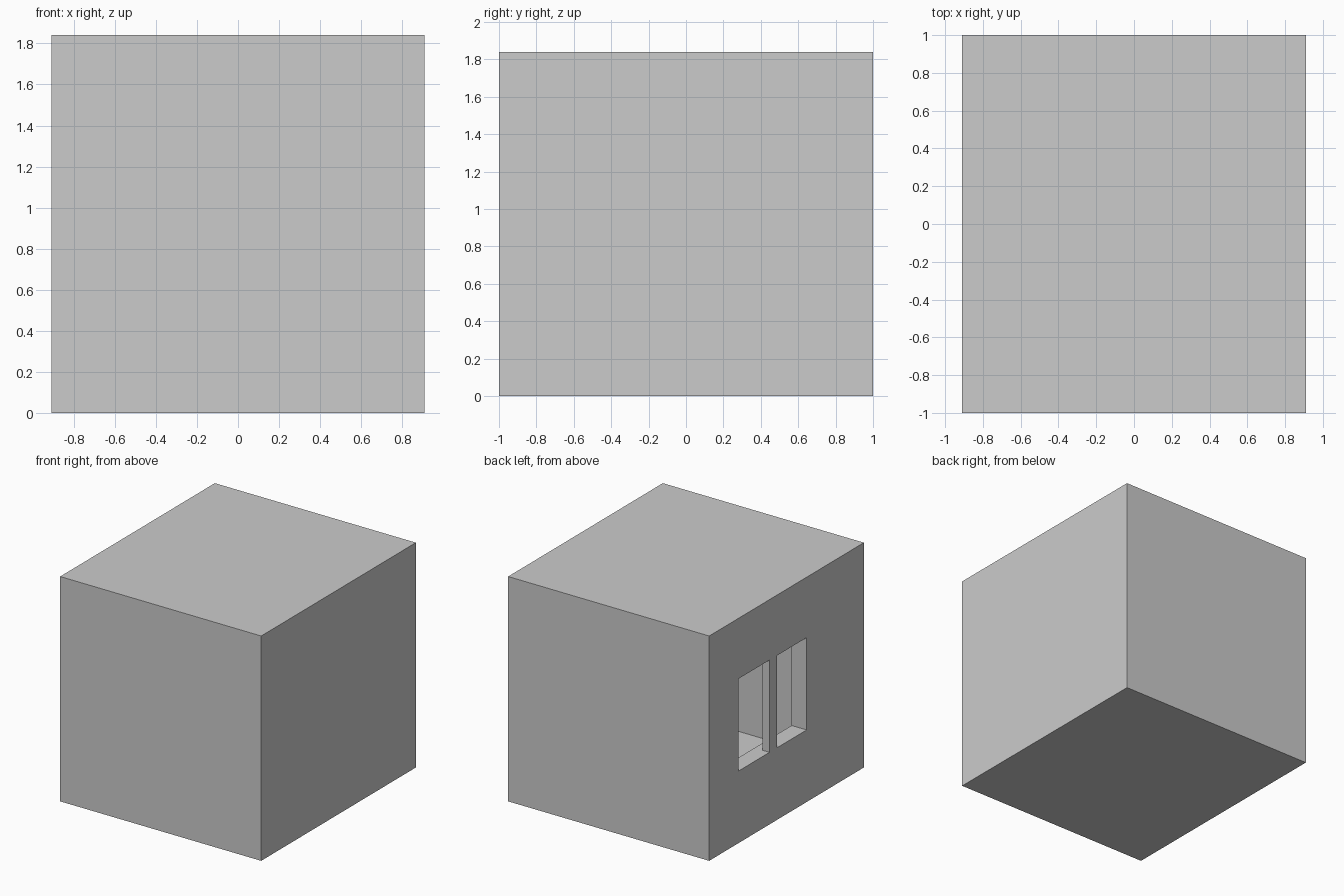
import bpy

if "Cube" in bpy.data.objects:
    bpy.data.objects.remove(bpy.data.objects["Cube"])

HX, HY, H = 0.91, 1.0, 1.84      # outer half sizes and height
WALL, FLOOR, TRIM = 0.063, 0.028, 0.072
Z0, Z1 = 0.59, 1.345             # window sill and head
PANES = [(0.22, 0.62), (-0.26, 0.12)]


def box(name, lo, hi):
    bpy.ops.mesh.primitive_cube_add(size=1, location=[(a + b) / 2 for a, b in zip(lo, hi)])
    ob = bpy.context.object
    ob.name = name
    ob.scale = [b - a for a, b in zip(lo, hi)]
    bpy.ops.object.transform_apply(location=True, rotation=True, scale=True)
    return ob


def cut(target, cutter):
    mod = target.modifiers.new("cut", 'BOOLEAN')
    mod.operation = 'DIFFERENCE'
    mod.solver = 'EXACT'
    mod.object = cutter
    bpy.context.view_layer.objects.active = target
    bpy.ops.object.modifier_apply(modifier=mod.name)
    bpy.data.objects.remove(cutter, do_unlink=True)


# hollow room: walls, floor and ceiling
room = box("room_shell", (-HX, -HY, 0), (HX, HY, H))
cut(room, box("interior_cutter", (-HX + WALL, -HY + WALL, FLOOR),
              (HX - WALL, HY - WALL, H - WALL)))

# two window openings in the left wall, divided by a mullion
for y0, y1 in PANES:
    cut(room, box("window_cutter", (-HX - 0.1, y0, Z0), (-HX + 0.15, y1, Z1)))

# deep inner window surround, one opening behind both panes
xi = -HX + WALL
ya, yb, b = PANES[1][0], PANES[0][1], 0.06
frame = box("window_surround", (xi, ya - b, Z0 - b), (xi + TRIM, yb + b, Z1 + b))
cut(frame, box("surround_cutter", (xi - 0.1, ya, Z0), (xi + TRIM + 0.1, yb, Z1)))
